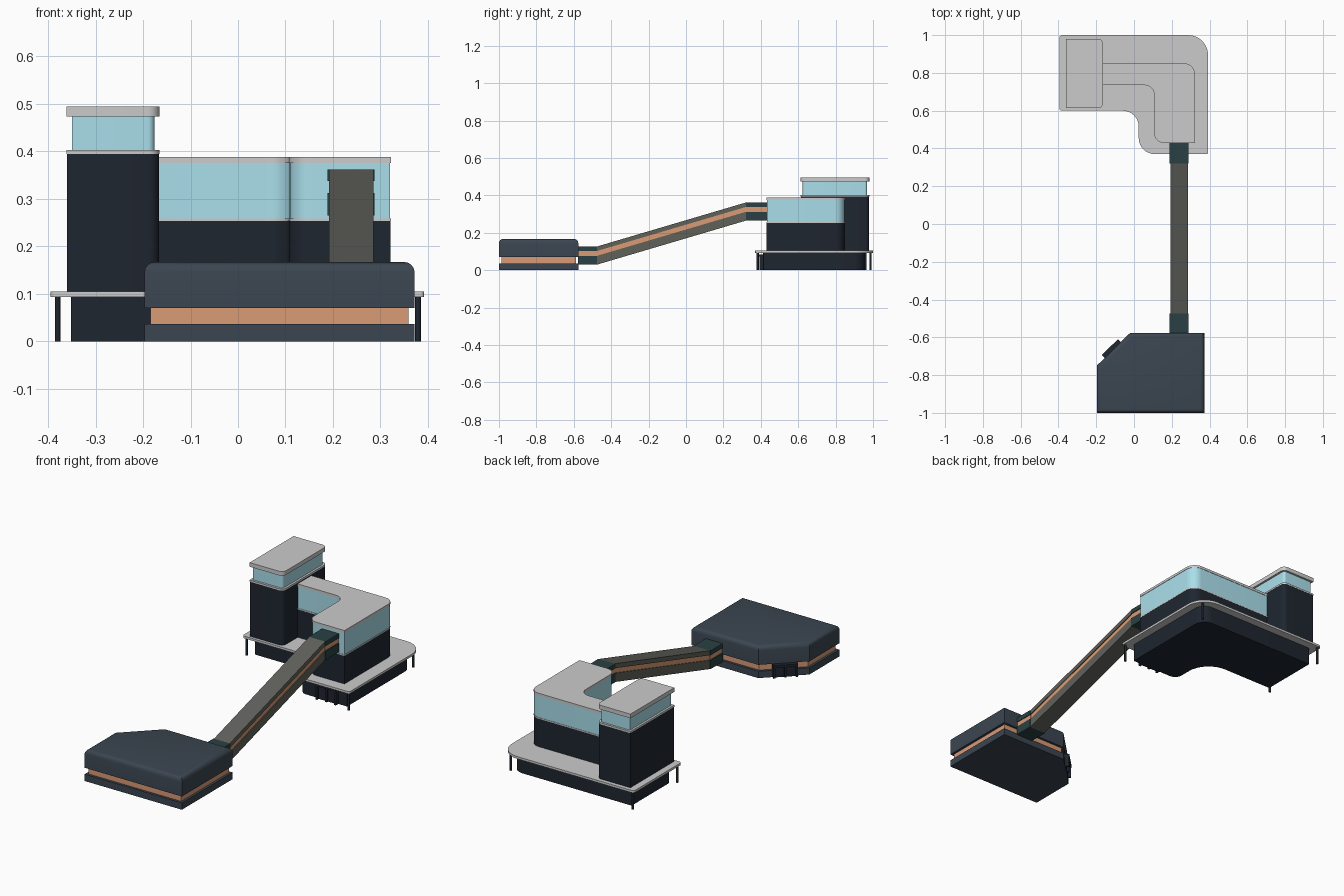
import bpy, bmesh, math
from mathutils import Vector, Matrix

if "Cube" in bpy.data.objects:
    bpy.data.objects.remove(bpy.data.objects["Cube"])


def material(name, rgb):
    m = bpy.data.materials.new(name)
    m.diffuse_color = [c ** 2.2 for c in rgb] + [1]
    m.use_nodes = True
    m.node_tree.nodes["Principled BSDF"].inputs["Base Color"].default_value = m.diffuse_color
    return m


SLATE = material("slate", (0.24, 0.28, 0.32))
BLACK = material("dark_cladding", (0.14, 0.165, 0.2))
GLASS = material("glass", (0.66, 0.87, 0.92))
COPPER = material("copper", (0.85, 0.6, 0.46))
STEEL = material("steel", (0.38, 0.38, 0.36))
TEAL = material("joint", (0.18, 0.26, 0.27))


def outline(corners, inset=0.0, steps=8):
    """Counter-clockwise (x, y, radius) corners -> inset, rounded outline."""
    n, moved = len(corners), []
    for i, (x, y, r) in enumerate(corners):
        p = Vector((x, y))
        a = (p - Vector(corners[i - 1][:2])).normalized()
        b = (Vector(corners[(i + 1) % n][:2]) - p).normalized()
        na, nb = Vector((-a.y, a.x)), Vector((-b.y, b.x))
        q = p + inset * (na + nb) / (1 + na.dot(nb))
        convex = a.x * b.y - a.y * b.x > 0
        if r:
            r = max(r - inset, 0.004) if convex else r + inset
        moved.append((q, a, b, r, na if convex else -na, nb if convex else -nb))
    pts = []
    for q, a, b, r, na, nb in moved:
        if not r:
            pts.append(q)
            continue
        t = a.angle(b)
        centre = q - a * r * math.tan(t / 2) + na * r
        for k in range(steps + 1):
            f = k / steps
            d = (-na * math.sin((1 - f) * t) - nb * math.sin(f * t)) / math.sin(t)
            pts.append(centre + d * r)
    return pts


def prism(name, pts, lo, hi, mat=None, axis="z", bevel=0.0):
    """Extrude an outline along z, or a (y, z) profile along x."""
    bm = bmesh.new()
    place = (lambda p: (p[0], p[1], lo)) if axis == "z" else (lambda p: (lo, p[0], p[1]))
    face = bm.faces.new([bm.verts.new(place(p)) for p in pts])
    top = bmesh.ops.extrude_face_region(bm, geom=[face])["geom"]
    move = (0, 0, hi - lo) if axis == "z" else (hi - lo, 0, 0)
    bmesh.ops.translate(bm, vec=move, verts=[g for g in top if isinstance(g, bmesh.types.BMVert)])
    if bevel:
        edges = [e for e in bm.edges if all(abs(v.co.z - hi) < 1e-5 for v in e.verts)]
        bmesh.ops.bevel(bm, geom=edges, offset=bevel, segments=4, profile=0.5, affect="EDGES")
    bmesh.ops.recalc_face_normals(bm, faces=bm.faces)
    me = bpy.data.meshes.new(name)
    bm.to_mesh(me)
    bm.free()
    ob = bpy.data.objects.new(name, me)
    bpy.context.collection.objects.link(ob)
    if mat:
        me.materials.append(mat)
    bpy.ops.object.select_all(action="DESELECT")
    ob.select_set(True)
    bpy.context.view_layer.objects.active = ob
    bpy.ops.object.shade_smooth_by_angle(angle=math.radians(30))
    return ob


def rect(x0, x1, y0, y1):
    return [(x0, y0), (x1, y0), (x1, y1), (x0, y1)]


def doorway(name, x, y, angle, height):
    """Door frame facing local -y with posts, lintel and a recessed panel."""
    m = Matrix.Translation((x, y, 0)) @ Matrix.Rotation(angle, 4, "Z")
    parts = [("post_left", -0.06, -0.05, -0.02, 0, height), ("post_right", 0.05, 0.06, -0.02, 0, height),
             ("post_middle", -0.005, 0.005, -0.016, 0, height),
             ("lintel", -0.06, 0.06, -0.022, height - 0.012, height),
             ("panel", -0.05, 0.05, -0.006, 0, height - 0.01)]
    for part, x0, x1, front, z0, z1 in parts:
        ob = prism(f"{name}_{part}", rect(x0, x1, front, 0.02), z0, z1, BLACK)
        ob.matrix_world = m


# Low front pavilion with one cut corner
pavilion = [(-0.197, -1, 0), (0.372, -1, 0), (0.372, -0.576, 0), (-0.02, -0.576, 0), (-0.197, -0.75, 0)]
prism("pavilion_base", outline(pavilion), 0, 0.036, SLATE)
prism("pavilion_band", outline(pavilion, 0.013), 0.036, 0.07, COPPER)
prism("pavilion_upper", outline(pavilion), 0.07, 0.167, SLATE, bevel=0.022)
doorway("pavilion_door", -0.112, -0.667, math.radians(180 + 44.5), 0.07)

# Covered bridge: level joints at both ends and a sloping run between
Y = [-0.577, -0.475, 0.32, 0.432]
Z = [0.03, 0.03, 0.265, 0.265]
LAYERS = [("floor", 0, 0.047, 0), ("band", 0.047, 0.073, 0.004), ("roof", 0.073, 0.097, 0)]
for i, (section, mat, grow) in enumerate([("lower_joint", TEAL, 0.003), ("ramp", STEEL, 0),
                                          ("upper_joint", TEAL, 0.003)]):
    for layer, a, b, inset in LAYERS:
        profile = [(Y[i], Z[i] + a), (Y[i + 1], Z[i + 1] + a), (Y[i + 1], Z[i + 1] + b), (Y[i], Z[i] + b)]
        prism(f"bridge_{section}_{layer}", profile, 0.192 - grow + inset, 0.285 + grow - inset,
              COPPER if layer == "band" else mat, axis="x")

# L-shaped terrace on a recessed base
terrace = [(-0.395, 0.6, 0.012), (0.025, 0.6, 0.085), (0.025, 0.37, 0.085), (0.392, 0.37, 0.008),
           (0.392, 1, 0.105), (-0.395, 1, 0.015)]
prism("terrace_base", outline(terrace, 0.043), 0, 0.094, BLACK)
prism("terrace_deck", outline(terrace), 0.093, 0.105)
for k, (x, y) in enumerate([(-0.38, 0.615), (-0.38, 0.986), (0.379, 0.383), (0.352, 0.96), (0.08, 0.4)][:4]):
    bpy.ops.mesh.primitive_cylinder_add(vertices=12, radius=0.006, depth=0.094, location=(x, y, 0.047))
    post = bpy.context.object
    post.name = f"terrace_post_{k}"
    post.data.materials.append(BLACK)
    bpy.ops.object.shade_smooth_by_angle(angle=math.radians(40))
doorway("base_door", 0.238, 0.412, 0, 0.085)

# L-shaped hall
hall = [(-0.2, 0.735, 0), (0.107, 0.735, 0.05), (0.107, 0.43, 0.05), (0.322, 0.43, 0),
        (0.322, 0.85, 0.055), (-0.2, 0.85, 0)]
prism("hall_wall", outline(hall, 0.001), 0.104, 0.253, BLACK)
prism("hall_sill", outline(hall), 0.253, 0.259)
prism("hall_glazing", outline(hall, 0.002), 0.259, 0.375, GLASS)
prism("hall_roof", outline(hall), 0.375, 0.388)

# Tower at the back left
tower = [(-0.361, 0.613, 0), (-0.165, 0.613, 0.025), (-0.165, 0.98, 0.025), (-0.361, 0.98, 0)]
prism("tower_wall", outline(tower, 0.001), 0.104, 0.394, BLACK)
prism("tower_sill", outline(tower), 0.394, 0.403)
prism("tower_glazing", outline(tower, 0.011), 0.403, 0.474, GLASS)
prism("tower_roof", outline(tower), 0.473, 0.495)
